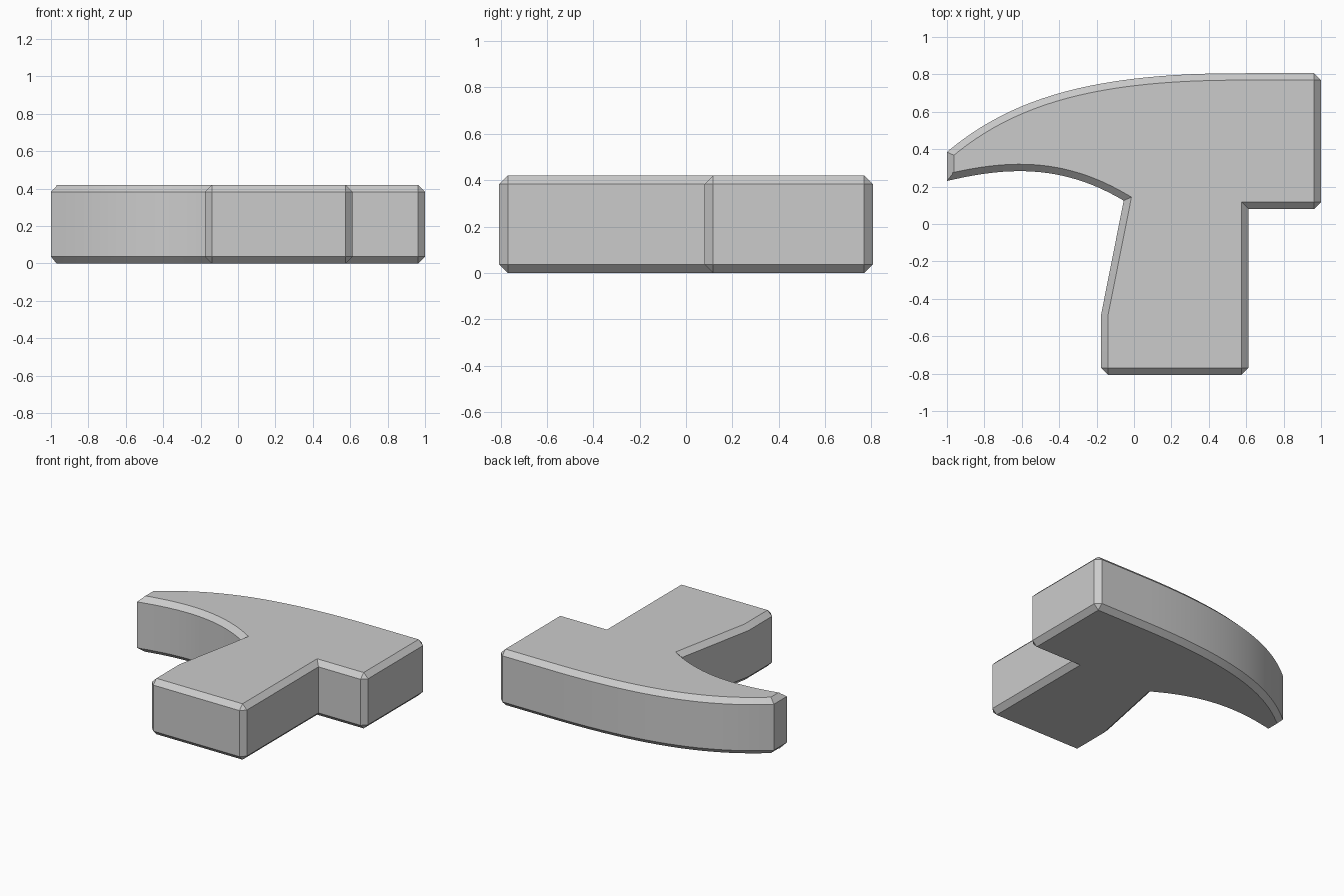
import bpy, bmesh, math
from mathutils import Vector
from mathutils.geometry import interpolate_bezier

cube = bpy.data.objects.get("Cube")
if cube:
    bpy.data.objects.remove(cube)

HEIGHT, CHAMFER = 0.42, 0.037


def curve(points, steps=25):
    return [Vector(p) for p in interpolate_bezier(*[Vector((x, y, 0)) for x, y in points], steps)]


# Outline of the hammer head: claw back, square face, neck, claw underside
back = curve([(-1, 0.385), (-0.65, 0.68), (-0.2, 0.81), (0.6, 0.806)])
underside = curve([(-0.055, 0.125), (-0.4, 0.33), (-0.7, 0.30), (-1, 0.23)])
corners = [(1, 0.806), (1, 0.08), (0.613, 0.08), (0.613, -0.806), (-0.177, -0.806), (-0.177, -0.49)]
outline = back + [Vector((x, y, 0)) for x, y in corners] + underside

# Extrude the outline to a solid
bm = bmesh.new()
base = bm.faces.new([bm.verts.new(p) for p in outline])
top = bmesh.ops.extrude_face_region(bm, geom=[base])["geom"]
bmesh.ops.translate(bm, verts=[g for g in top if isinstance(g, bmesh.types.BMVert)], vec=(0, 0, HEIGHT))
bmesh.ops.recalc_face_normals(bm, faces=bm.faces)


# Chamfer both rims and the square upright corners
def is_chamfered(edge):
    a, b = edge.verts
    if abs(a.co.z - b.co.z) < HEIGHT / 2:
        return True
    return a.co.x > -0.5 and edge.calc_face_angle_signed() > math.radians(60)


bmesh.ops.bevel(bm, geom=[e for e in bm.edges if is_chamfered(e)], offset=CHAMFER,
                offset_type='OFFSET', segments=1, affect='EDGES', clamp_overlap=False)

mesh = bpy.data.meshes.new("hammer_head")
bm.to_mesh(mesh)
bm.free()
head = bpy.data.objects.new("hammer_head", mesh)
bpy.context.collection.objects.link(head)

# Plain grey material
grey = bpy.data.materials.new("plain grey")
grey.use_nodes = True
grey.diffuse_color = (0.6, 0.6, 0.6, 1)
grey.node_tree.nodes["Principled BSDF"].inputs["Base Color"].default_value = grey.diffuse_color
mesh.materials.append(grey)

# Smooth the curved sides, keep the chamfers crisp
bpy.context.view_layer.objects.active = head
head.select_set(True)
bpy.ops.object.shade_smooth_by_angle(angle=math.radians(20))
